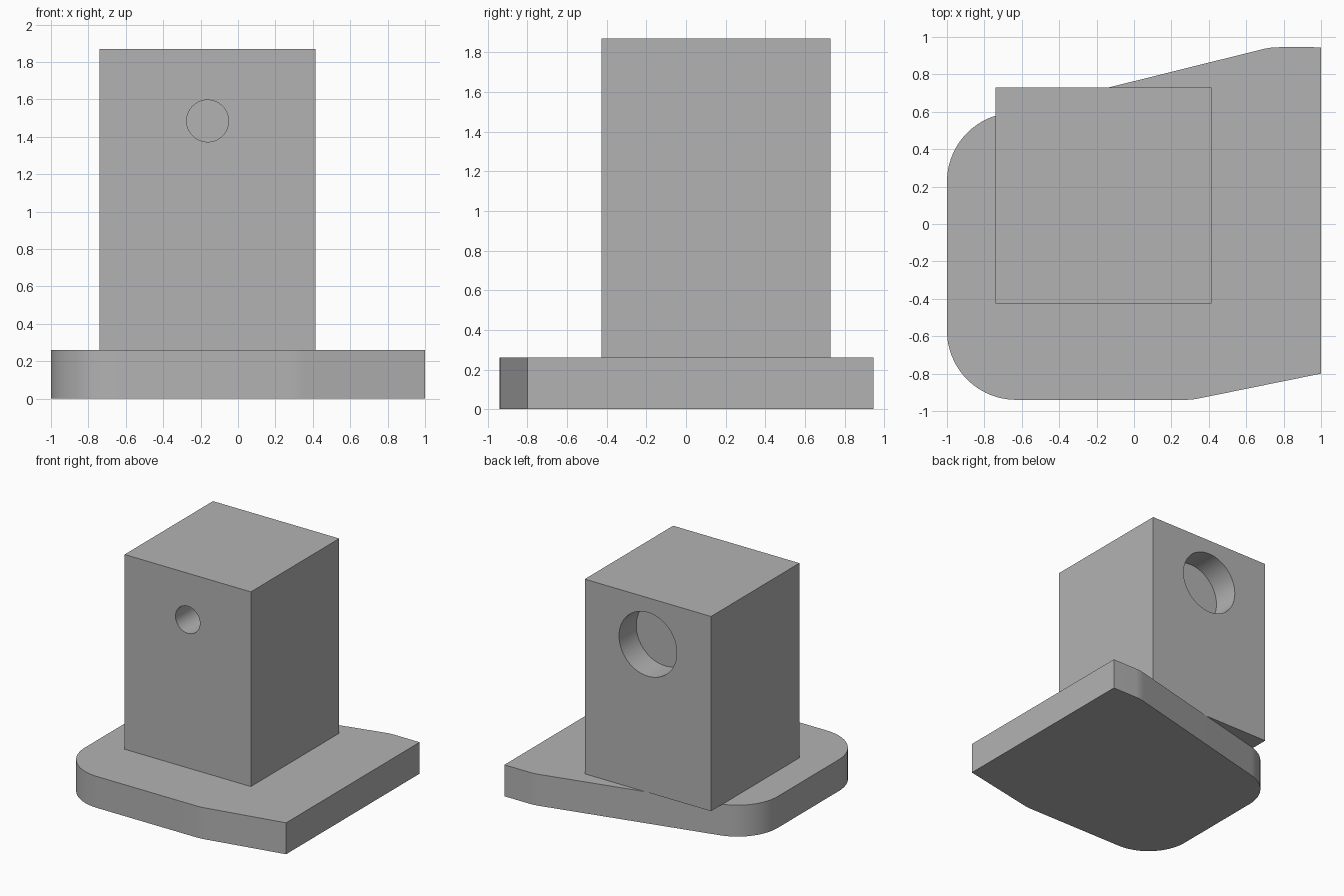
import bpy
import bmesh
from math import tan, pi
from mathutils import Vector, Matrix

cube = bpy.data.objects.get("Cube")
if cube:
    bpy.data.objects.remove(cube, do_unlink=True)

grey = bpy.data.materials.new("plain grey")
grey.use_nodes = True
grey.diffuse_color = (0.45, 0.45, 0.45, 1)
grey.node_tree.nodes["Principled BSDF"].inputs["Base Color"].default_value = grey.diffuse_color

BASE_TOP, TOWER_TOP = 0.26, 1.87
TOWER_X, TOWER_Y = (-0.74, 0.415), (-0.425, 0.73)
MID_X = sum(TOWER_X) / 2
HOLE_Z = 1.485


def finish(bm, name):
    bmesh.ops.recalc_face_normals(bm, faces=bm.faces)
    mesh = bpy.data.meshes.new(name)
    bm.to_mesh(mesh)
    bm.free()
    obj = bpy.data.objects.new(name, mesh)
    bpy.context.collection.objects.link(obj)
    mesh.materials.append(grey)
    return obj


def activate(obj):
    bpy.ops.object.select_all(action='DESELECT')
    obj.select_set(True)
    bpy.context.view_layer.objects.active = obj


def rounded(corners, steps=24):
    """Outline whose corners (x, y, radius) are replaced by tangent arcs."""
    points = []
    for i, (x, y, radius) in enumerate(corners):
        here = Vector((x, y))
        if radius == 0:
            points.append(here)
            continue
        a = (Vector(corners[i - 1][:2]) - here).normalized()
        b = (Vector(corners[(i + 1) % len(corners)][:2]) - here).normalized()
        half = a.angle(b) / 2
        reach = radius / tan(half)
        centre = here + (a + b).normalized() * (reach ** 2 + radius ** 2) ** 0.5
        start, end = here + a * reach - centre, here + b * reach - centre
        for k in range(steps + 1):
            points.append(centre + start.slerp(end, k / steps).normalized() * radius)
    return points


# Base plate: rounded on one side, tapered edges towards the other
R = 0.37
outline = rounded([
    (1, -0.80, 0), (1, 0.945, 0), (0.73, 0.945, R),
    (-1, 0.515, R), (-1, -0.94, R), (0.31, -0.94, R),
])
bm = bmesh.new()
bottom = bm.faces.new([bm.verts.new((p.x, p.y, 0)) for p in outline])
grown = bmesh.ops.extrude_face_region(bm, geom=[bottom], use_keep_orig=True)
top = [v for v in grown["geom"] if isinstance(v, bmesh.types.BMVert)]
bmesh.ops.translate(bm, verts=top, vec=(0, 0, BASE_TOP))
base = finish(bm, "base_plate")

# Tower block, overhanging the plate at one corner
bm = bmesh.new()
size = (TOWER_X[1] - TOWER_X[0], TOWER_Y[1] - TOWER_Y[0], TOWER_TOP - BASE_TOP)
middle = (MID_X, sum(TOWER_Y) / 2, (BASE_TOP + TOWER_TOP) / 2)
bmesh.ops.create_cube(bm, size=1, matrix=Matrix.Translation(middle) @ Matrix.Diagonal((*size, 1)))
tower = finish(bm, "tower_block")


def bore(name, radius, y0, y1):
    """Cut a round blind hole along y into the tower."""
    bm = bmesh.new()
    place = Matrix.Translation((MID_X, (y0 + y1) / 2, HOLE_Z)) @ Matrix.Rotation(pi / 2, 4, 'X')
    bmesh.ops.create_cone(bm, cap_ends=True, segments=64, radius1=radius,
                          radius2=radius, depth=y1 - y0, matrix=place)
    cutter = finish(bm, name)
    cutter.hide_render = True
    cut = tower.modifiers.new(name, 'BOOLEAN')
    cut.operation, cut.solver, cut.object = 'DIFFERENCE', 'EXACT', cutter
    activate(tower)
    bpy.ops.object.modifier_apply(modifier=name)
    bpy.data.objects.remove(cutter, do_unlink=True)


# Small deep hole in the front, wide shallow hole in the back
bore("front_hole", 0.112, TOWER_Y[0] - 0.1, TOWER_Y[0] + 0.6)
bore("back_hole", 0.264, TOWER_Y[1] - 0.225, TOWER_Y[1] + 0.1)

for part in (base, tower):
    activate(part)
    bpy.ops.object.shade_smooth_by_angle(angle=pi / 6)
# The tapers meet the long edges at shallow arcs, so both read as smooth bends
